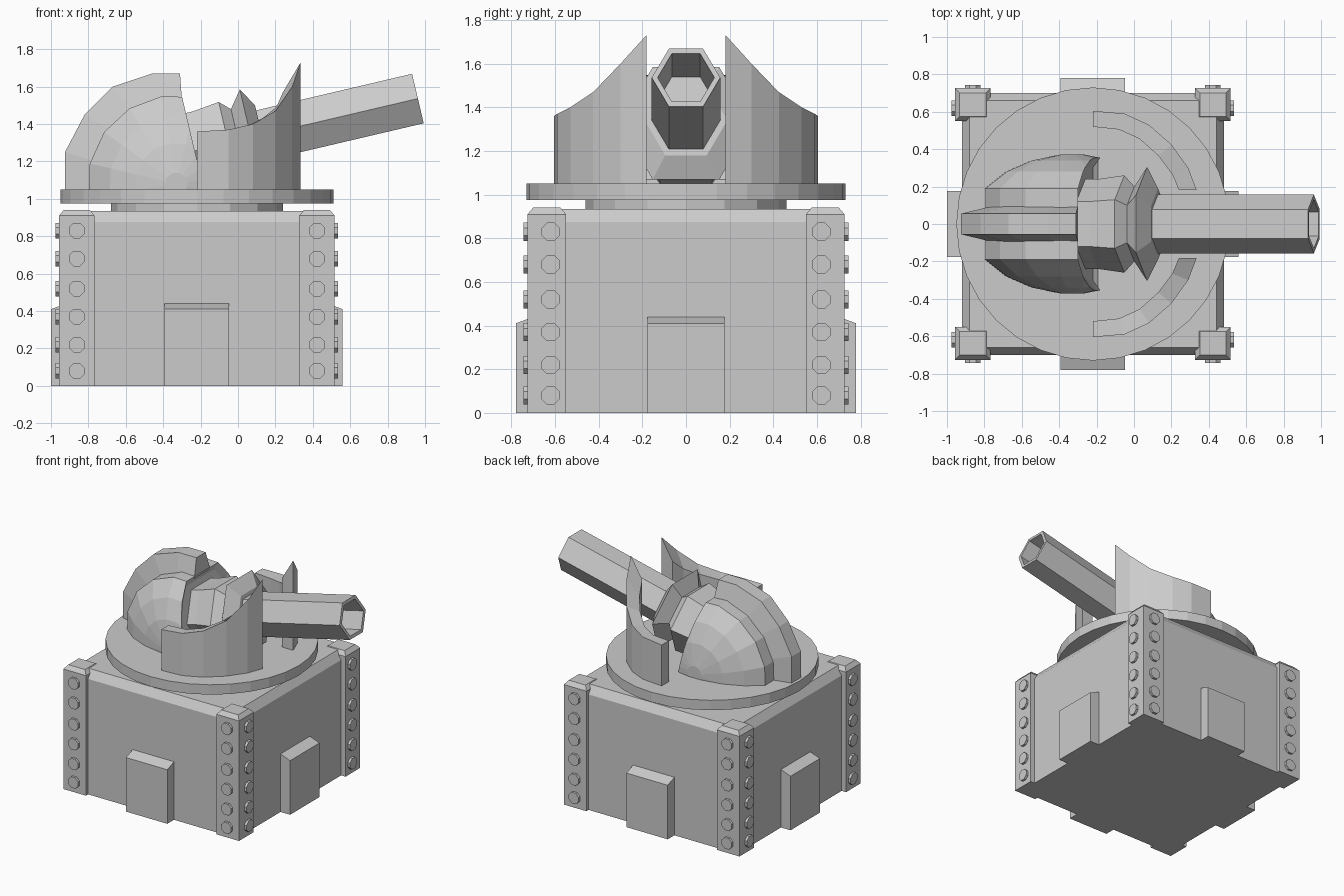
import bpy, bmesh, math
from mathutils import Matrix, Vector

if "Cube" in bpy.data.objects:
    bpy.data.objects.remove(bpy.data.objects["Cube"])

CX = -0.22                       # centre of base and turntable
TILT = math.radians(13.2)        # barrel elevation

grey = bpy.data.materials.new("plain grey")
grey.diffuse_color = (0.6, 0.6, 0.6, 1)
grey.use_nodes = True
grey.node_tree.nodes["Principled BSDF"].inputs["Base Color"].default_value = grey.diffuse_color


def finish(name, bm):
    bmesh.ops.recalc_face_normals(bm, faces=bm.faces)
    me = bpy.data.meshes.new(name)
    bm.to_mesh(me)
    bm.free()
    me.materials.append(grey)
    ob = bpy.data.objects.new(name, me)
    bpy.context.collection.objects.link(ob)
    return ob


def loft(bm, rings, closed=False):
    """Join equal-length closed rings of points; cap the ends or close the loop."""
    vr = [[bm.verts.new(p) for p in r] for r in rings]
    pairs = list(zip(vr, vr[1:])) + ([(vr[-1], vr[0])] if closed else [])
    for a, b in pairs:
        for i in range(len(a)):
            j = (i + 1) % len(a)
            bm.faces.new((a[i], a[j], b[j], b[i]))
    if not closed:
        bm.faces.new(vr[0][::-1])
        bm.faces.new(vr[-1])


def lathe(bm, profile, n, mat, phase=0.0):
    """Revolve (height, radius) pairs about local z."""
    rings = []
    for t, r in profile:
        angs = [phase + 2 * math.pi * i / n for i in range(n)]
        rings.append([mat @ Vector((r * math.cos(a), r * math.sin(a), t)) for a in angs])
    loft(bm, rings)


def rect(cx, cy, hx, hy, z):
    return [(cx - hx, cy - hy, z), (cx + hx, cy - hy, z), (cx + hx, cy + hy, z), (cx - hx, cy + hy, z)]


def chamfer_box(bm, cx, cy, hx, hy, z1, z2, inset):
    loft(bm, [rect(cx, cy, hx, hy, 0), rect(cx, cy, hx, hy, z1),
              rect(cx, cy, hx - inset, hy - inset, z2)])


# Main block with sloped top edge
bm = bmesh.new()
chamfer_box(bm, CX, 0, 0.70, 0.70, 0.875, 0.935, 0.04)
finish("base_block", bm)

# Corner posts and their bolts
bm, bb = bmesh.new(), bmesh.new()
for sx in (-1, 1):
    for sy in (-1, 1):
        px, py = CX + sx * 0.642, sy * 0.638
        chamfer_box(bm, px, py, 0.095, 0.088, 0.91, 0.94, 0.025)
        for z in (0.08, 0.22, 0.37, 0.52, 0.68, 0.83):
            prof = [(-0.02, 0.045), (0.018, 0.045)]
            my = Matrix.Translation((px, sy * 0.726, z)) @ Matrix.Rotation(-sy * math.pi / 2, 4, 'X')
            mx = Matrix.Translation((px + sx * 0.095, sy * 0.62, z)) @ Matrix.Rotation(sx * math.pi / 2, 4, 'Y')
            lathe(bb, prof, 8, my, math.pi / 8)
            lathe(bb, prof, 8, mx, math.pi / 8)
finish("corner_posts", bm)
finish("post_bolts", bb)

# Plates low on each side
bm = bmesh.new()
plate = [(-0.78, 0), (0.78, 0), (0.78, 0.41), (0.70, 0.44), (-0.70, 0.44), (-0.78, 0.41)]
loft(bm, [[(CX + s * 0.173, y, z) for y, z in plate] for s in (-1, 1)])
loft(bm, [[(CX + x, s * 0.176, z) for x, z in plate] for s in (-1, 1)])
finish("side_plates", bm)

# Turntable
bm = bmesh.new()
lathe(bm, [(0.90, 0.46), (0.99, 0.46)], 16, Matrix.Translation((CX, 0, 0)))
finish("turntable_neck", bm)
bm = bmesh.new()
lathe(bm, [(0.975, 0.73), (1.05, 0.73)], 32, Matrix.Translation((CX, 0, 0)))
finish("turntable_disc", bm)

# Curved shields: x, y outer, z outer; x, y inner, z inner
shield = [(-0.22, 0.605, 1.36, -0.22, 0.52, 1.36),
          (-0.05, 0.59, 1.37, -0.08, 0.505, 1.36),
          (0.08, 0.53, 1.40, 0.03, 0.455, 1.38),
          (0.20, 0.425, 1.47, 0.13, 0.365, 1.43),
          (0.29, 0.30, 1.60, 0.205, 0.265, 1.49),
          (0.335, 0.182, 1.73, 0.24, 0.182, 1.57)]
for s, name in ((-1, "front_shield"), (1, "back_shield")):
    bm = bmesh.new()
    loft(bm, [[(a, s * b, 1.04), (a, s * b, c), (d, s * e, f), (d, s * e, 1.04)]
              for a, b, c, d, e, f in shield])
    finish(name, bm)

# Rounded housing: lathed about y, cut flat at the disc and at the tilted front
bm = bmesh.new()
half = [(0.19, 0.475), (0.28, 0.36), (0.34, 0.22), (0.372, 0.06)]
prof = [(-y, r) for y, r in reversed(half)] + half
m = Matrix.Translation((-0.33, 0, 1.08)) @ Matrix.Rotation(-math.pi / 2, 4, 'X')
lathe(bm, prof, 16, m, math.pi + TILT)
nrm = Vector((math.cos(TILT), 0, math.sin(TILT)))
for co, no in ((Vector((0, 0, 1.04)), Vector((0, 0, -1))), (Vector((-0.30, 0, 1.55)), nrm)):
    bmesh.ops.bisect_plane(bm, geom=bm.verts[:] + bm.edges[:] + bm.faces[:], dist=1e-5,
                           plane_co=co, plane_no=no, clear_outer=True)
    bmesh.ops.holes_fill(bm, edges=[e for e in bm.edges if e.is_boundary], sides=0)
bmesh.ops.recalc_face_normals(bm, faces=bm.faces)
front = max(bm.faces, key=lambda f: f.normal.dot(nrm) * f.calc_area())
bmesh.ops.inset_region(bm, faces=[front], thickness=0.05, depth=-0.03)
finish("rounded_housing", bm)

# Crest over the housing, narrower on its outer edge
bm = bmesh.new()
outer = [(-0.925, 1.04), (-0.925, 1.25), (-0.82, 1.45), (-0.67, 1.60), (-0.46, 1.67), (-0.31, 1.67)]
inner = [(-0.76, 1.04), (-0.76, 1.20), (-0.69, 1.37), (-0.58, 1.47), (-0.44, 1.52), (-0.30, 1.53)]
loft(bm, [[(a[0], -0.055, a[1]), (a[0], 0.055, a[1]), (b[0], 0.095, b[1]), (b[0], -0.095, b[1])]
          for a, b in zip(outer, inner)])
finish("housing_crest", bm)

# Six-sided collar and hollow barrel along the tilted axis; local x stays across
axis = Matrix.Translation((0.07, 0, 1.327)) @ Matrix.Rotation(math.pi / 2 - TILT, 4, 'Y')
bm = bmesh.new()
lathe(bm, [(-0.42, 0.24), (-0.27, 0.24), (-0.125, 0.26), (-0.07, 0.20), (0.0, 0.305), (0.06, 0.19)],
      6, axis, math.pi / 2)
finish("barrel_collar", bm)
bm = bmesh.new()
lathe(bm, [(0.0, 0.157), (0.916, 0.157), (0.916, 0.13), (0.45, 0.13)], 6, axis, math.pi / 2)
finish("barrel", bm)
